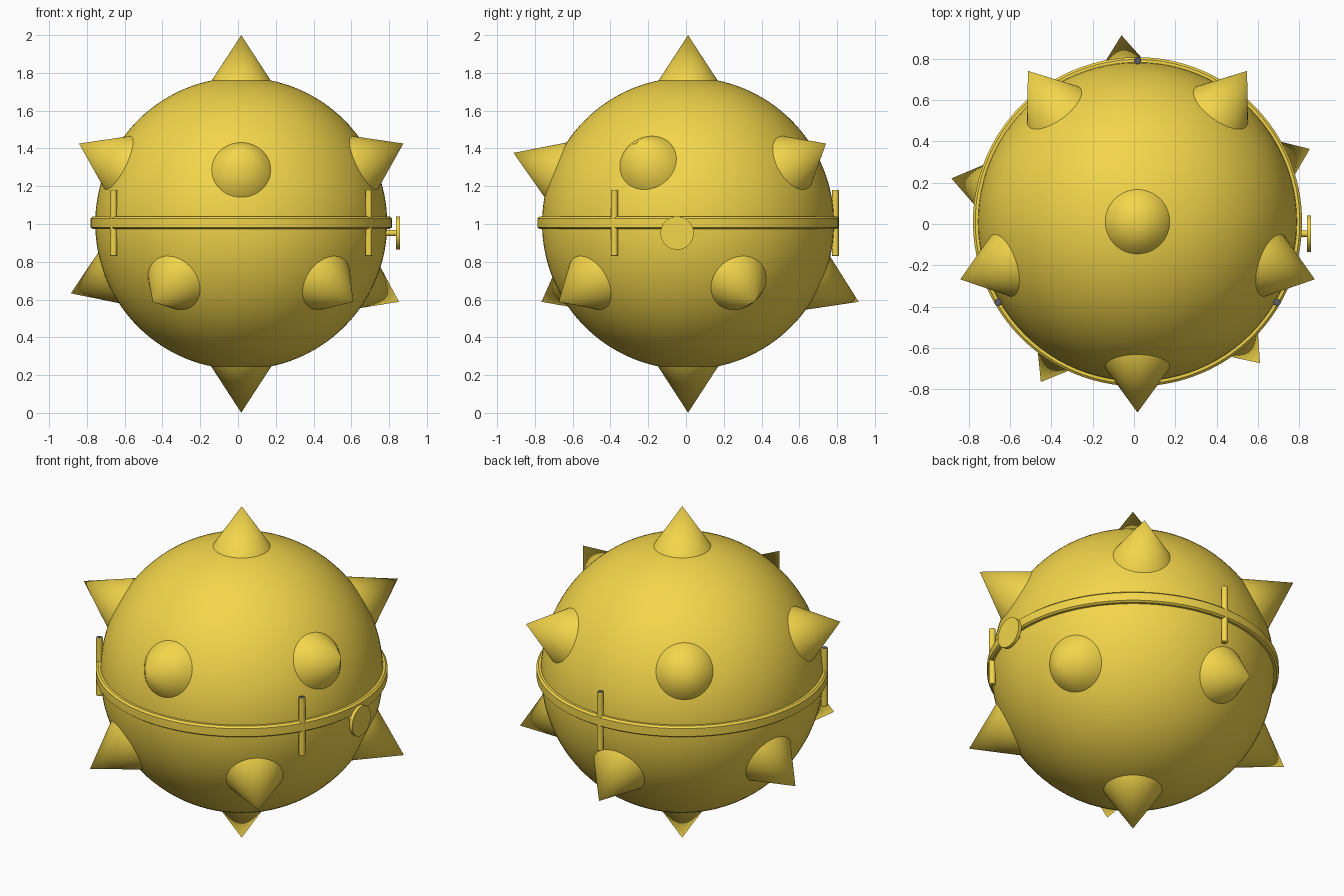
import bpy, math
from mathutils import Vector

if "Cube" in bpy.data.objects:
    bpy.data.objects.remove(bpy.data.objects["Cube"])

C = Vector((0.017, 0.011, 1.003))   # centre of the ball


def material(name, rgb):
    m = bpy.data.materials.new(name)
    m.diffuse_color = (*rgb, 1)
    m.use_nodes = True
    m.node_tree.nodes["Principled BSDF"].inputs["Base Color"].default_value = m.diffuse_color
    return m


yellow = material("yellow", (0.9, 0.67, 0.07))
grey = material("dark_grey", (0.1, 0.11, 0.13))


def finish(name, angle=30):
    o = bpy.context.object
    o.name = name
    o.data.materials.append(yellow)
    bpy.ops.object.shade_smooth_by_angle(angle=math.radians(angle))
    return o


def cone(name, base, direction, r1, r2, length, verts=48):
    # truncated cone or cylinder starting at base and pointing along direction
    d = Vector(direction).normalized()
    bpy.ops.mesh.primitive_cone_add(vertices=verts, radius1=r1, radius2=r2, depth=length,
                                    location=base + d * length / 2,
                                    rotation=d.to_track_quat('Z', 'Y').to_euler())
    return finish(name)


# Ball shell
bpy.ops.mesh.primitive_uv_sphere_add(segments=96, ring_count=64, radius=0.773, location=C)
finish("ball_shell")

# Spikes: poles plus an upper and a lower ring of five (azimuth, elevation)
spikes = [(0, 90), (0, -90)]
spikes += [(270 + 72 * k, 22 if k == 0 else 25.1) for k in range(5)]
spikes += [(94.9 + 72 * k, -21.8 if k == 1 else -24.6) for k in range(5)]
for i, (az, el) in enumerate(spikes):
    a, e = math.radians(az), math.radians(el)
    d = Vector((math.cos(e) * math.cos(a), math.cos(e) * math.sin(a), math.sin(e)))
    tip = 1.002 if el == -90 else 0.997
    cone(f"spike_{i + 1}", C + d * 0.73, d, 0.65 * (tip - 0.73), 0, tip - 0.73)

# Equator band with chamfered edges, revolved from a profile
profile = [(0.765, 0.974), (0.786, 0.974), (0.797, 0.982),
           (0.797, 1.030), (0.786, 1.040), (0.765, 1.040)]
N, P = 128, len(profile)
verts = [(C.x + r * math.cos(2 * math.pi * i / N), C.y + r * math.sin(2 * math.pi * i / N), z)
         for i in range(N) for r, z in profile]
faces = [(i * P + j, (i + 1) % N * P + j, (i + 1) % N * P + (j + 1) % P, i * P + (j + 1) % P)
         for i in range(N) for j in range(P)]
mesh = bpy.data.meshes.new("equator_band")
mesh.from_pydata(verts, [], faces)
band = bpy.data.objects.new("equator_band", mesh)
bpy.context.collection.objects.link(band)
bpy.ops.object.select_all(action='DESELECT')
band.select_set(True)
bpy.context.view_layer.objects.active = band
finish("equator_band")

# Three upright hinge rods with dark top ends
for i, az in enumerate((90, 210, 330)):
    a = math.radians(az)
    base = Vector((C.x + 0.78 * math.cos(a), C.y + 0.78 * math.sin(a), 0.83))
    rod = cone(f"hinge_rod_{i + 1}", base, (0, 0, 1), 0.018, 0.018, 0.35, 24)
    bev = rod.modifiers.new("rounded_ends", 'BEVEL')
    bev.width, bev.segments = 0.004, 2
    rod.data.materials.append(grey)
    for f in rod.data.polygons:
        if f.normal.z > 0.9:
            f.material_index = 1

# Round button on a short stem at the right side
cone("button_stem", Vector((0.75, -0.047, 0.952)), (1, 0, 0), 0.016, 0.016, 0.09, 24)
cone("button_disc", Vector((0.837, -0.047, 0.952)), (1, 0, 0), 0.088, 0.088, 0.02, 48)
